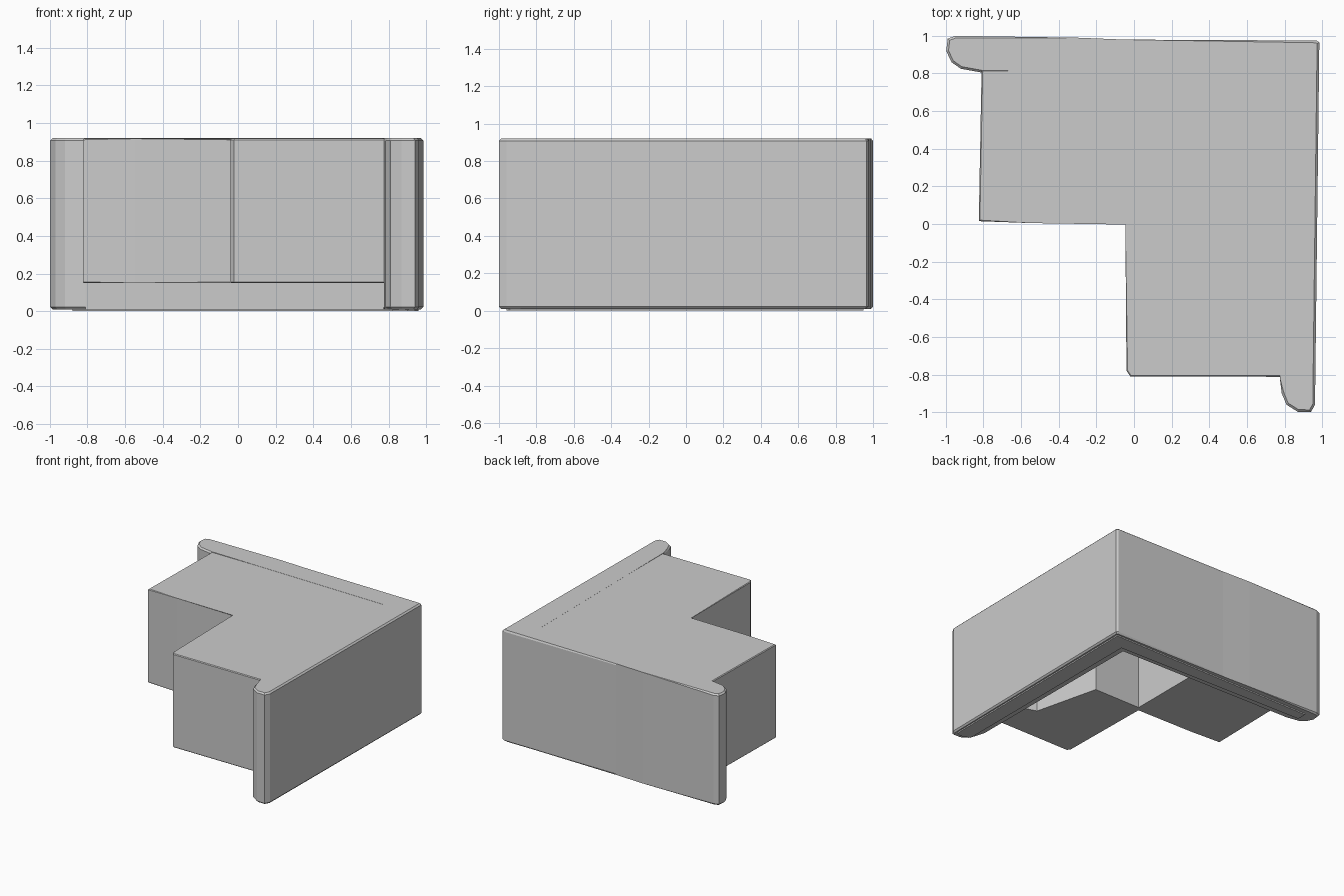
import bpy, bmesh

if "Cube" in bpy.data.objects:
    bpy.data.objects.remove(bpy.data.objects["Cube"])


def prism(name, outline, z0, z1, bevel=0.0):
    """Extrude a plan outline (counter-clockwise) between two heights."""
    bm = bmesh.new()
    base = [bm.verts.new((x, y, z0)) for x, y in outline]
    top = [bm.verts.new((x, y, z1)) for x, y in outline]
    n = len(outline)
    bm.faces.new(base[::-1])
    bm.faces.new(top)
    for i in range(n):
        j = (i + 1) % n
        bm.faces.new((base[i], base[j], top[j], top[i]))
    if bevel:
        rim = [e for e in bm.edges
               if abs(e.verts[0].co.z - e.verts[1].co.z) < 1e-5]
        bmesh.ops.bevel(bm, geom=rim, offset=bevel, segments=1,
                        affect='EDGES', clamp_overlap=True)
    bmesh.ops.recalc_face_normals(bm, faces=bm.faces)
    mesh = bpy.data.meshes.new(name)
    bm.to_mesh(mesh)
    bm.free()
    obj = bpy.data.objects.new(name, mesh)
    bpy.context.collection.objects.link(obj)
    return obj


# Tall L-shaped outer panel with rounded free ends
panel = prism("outer_panel", [
    (0.78, 0.80), (0.775, -0.82), (0.785, -0.90), (0.81, -0.96), (0.87, -0.998),
    (0.94, -1.0), (0.962, -0.96), (0.985, 0.965), (0.97, 0.975), (-0.05, 0.98),
    (-0.30, 0.99), (-0.95, 1.0), (-0.99, 0.985), (-0.998, 0.92), (-0.97, 0.86),
    (-0.92, 0.825), (-0.81, 0.805),
], 0.01, 0.92, 0.012)

# Raised L-shaped body
body = prism("raised_body", [
    (0.79, 0.82), (-0.81, 0.82), (-0.825, 0.015), (-0.55, 0.005), (-0.04, 0.003),
    (-0.04, -0.78), (-0.02, -0.81), (0.79, -0.812),
], 0.15, 0.917, 0.006)

# Hollow under the corner, running part way into the front arm
cutter = prism("hollow_cutter", [
    (0.85, 0.90), (-0.02, 0.90), (-0.02, 0.03), (0.40, 0.03),
    (0.53, -0.50), (0.85, -0.60),
], 0.0, 0.82)
cutter.hide_render = True
cut = body.modifiers.new("hollow", 'BOOLEAN')
cut.operation = 'DIFFERENCE'
cut.solver = 'EXACT'
cut.object = cutter
bpy.context.view_layer.objects.active = body
bpy.ops.object.modifier_apply(modifier=cut.name)
bpy.data.objects.remove(cutter)

# Foot rim under the outer panel
rim = prism("foot_rim", [
    (0.82, 0.83), (0.82, -0.93), (0.90, -0.96), (0.94, -0.94),
    (0.96, 0.95), (-0.88, 0.95), (-0.88, 0.87),
], 0.0, 0.03)
